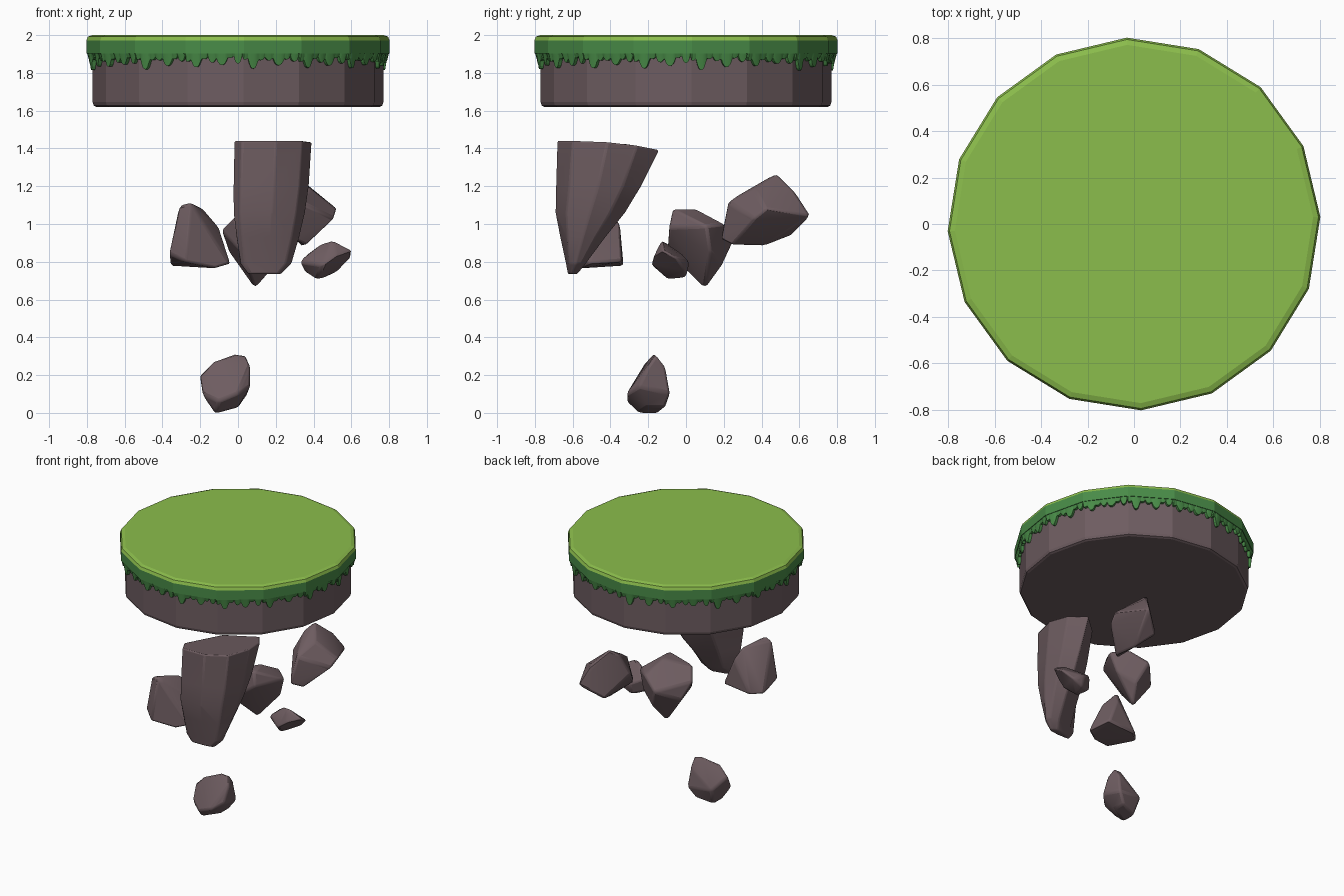
import bpy, bmesh, math
from mathutils import Vector

if "Cube" in bpy.data.objects:
    bpy.data.objects.remove(bpy.data.objects["Cube"])

def material(name, rgb):
    m = bpy.data.materials.new(name)
    m.diffuse_color = (*rgb, 1)
    m.use_nodes = True
    m.node_tree.nodes["Principled BSDF"].inputs["Base Color"].default_value = m.diffuse_color
    return m

LIGHT = material("light_grass", (0.26, 0.51, 0.072))
DARK = material("dark_grass", (0.066, 0.26, 0.064))
ROCK = material("brown_rock", (0.155, 0.108, 0.118))

def finish(name, bm, mats):
    bmesh.ops.recalc_face_normals(bm, faces=bm.faces)
    me = bpy.data.meshes.new(name)
    bm.to_mesh(me)
    bm.free()
    for m in mats:
        me.materials.append(m)
    ob = bpy.data.objects.new(name, me)
    bpy.context.collection.objects.link(ob)
    return ob

def bevel(ob, width, smooth=True):
    b = ob.modifiers.new("rounded_edges", 'BEVEL')
    b.width, b.segments = width, 2
    b.limit_method, b.angle_limit = 'ANGLE', math.radians(22)
    if smooth:
        bpy.context.view_layer.objects.active = ob
        ob.select_set(True)
        bpy.ops.object.shade_smooth_by_angle(angle=math.radians(25))
        ob.select_set(False)

def loft(bm, rings):
    vs = [[bm.verts.new(p) for p in r] for r in rings]
    n = len(vs[0])
    for a, b in zip(vs, vs[1:]):
        for i in range(n):
            j = (i + 1) % n
            bm.faces.new((a[i], a[j], b[j], b[i]))
    bm.faces.new(vs[0])
    bm.faces.new(vs[-1])

SIDES, TURN = 16, math.radians(2.2)

def ring(r, z):
    return [Vector((r * math.cos(TURN + math.tau * i / SIDES),
                    r * math.sin(TURN + math.tau * i / SIDES), z)) for i in range(SIDES)]

# Earth slab with softened lower rim
bm = bmesh.new()
loft(bm, [ring(r, z) for r, z in ((0.75, 1.62), (0.764, 1.627), (0.77, 1.645), (0.77, 1.91))])
finish("earth_slab", bm, [ROCK])

# Grass cap: light on top and rim, dark on the sides
bm = bmesh.new()
loft(bm, [ring(r, z) for r, z in ((0.775, 1.90), (0.803, 1.902), (0.803, 1.972),
                                  (0.795, 1.992), (0.772, 2.0))])
for f in bm.faces:
    f.material_index = 0 if f.calc_center_median().z > 1.975 else 1
finish("grass_cap", bm, [LIGHT, DARK])

# Dripping grass fringe: (position along a side, half width, depth)
DRIPS = ((0.02, 0.09, 0.035), (0.17, 0.10, 0.075), (0.31, 0.08, 0.03), (0.45, 0.08, 0.04),
         (0.62, 0.11, 0.06), (0.76, 0.07, 0.025), (0.90, 0.08, 0.045))

def depth(t, side):
    d = 0.004
    for k, (c, w, h) in enumerate(DRIPS):
        h *= 1 + 0.15 * math.sin(3 * side + 2 * k)
        u = abs(t - c) / w
        if u < 1:
            d = max(d, h * (1 - u ** 2.2) ** 0.7)
    return d

bm = bmesh.new()
cols, STEPS = [], 40
outer, inner = ring(0.80, 1.905), ring(0.767, 1.905)
for s in range(SIDES):
    for k in range(STEPS):
        t = k / STEPS
        o = outer[s].lerp(outer[(s + 1) % SIDES], t)
        i = inner[s].lerp(inner[(s + 1) % SIDES], t)
        d = Vector((0, 0, -0.005 - depth(t, s)))
        low = o.lerp(i, 0.3) + d
        cols.append([bm.verts.new(p) for p in (o, low, i + d, i)])
for a, b in zip(cols, cols[1:] + cols[:1]):
    for k in range(4):
        j = (k + 1) % 4
        bm.faces.new((a[k], b[k], b[j], a[j]))
finish("grass_fringe", bm, [DARK])

# Hanging stalactite: one outline fitted to shrinking boxes (z, x0, x1, y0, y1)
OUTLINE = ((0, .15), (.1, 0), (.54, 0), (.88, .15), (1, .49), (.93, .78), (.73, 1), (.29, .68))
LEVELS = ((0.735, .05, .23, -.625, -.575), (0.79, .01, .285, -.635, -.53),
          (0.93, -.01, .325, -.665, -.425), (1.06, -.025, .355, -.69, -.32),
          (1.20, -.025, .375, -.687, -.235), (1.44, -.02, .39, -.68, -.14))
rings = []
for z, x0, x1, y0, y1 in LEVELS:
    drop = 0.05 if z > 1.4 else 0
    rings.append([Vector((x0 + u * (x1 - x0), y0 + v * (y1 - y0), z - drop * v ** 3))
                  for u, v in OUTLINE])
bm = bmesh.new()
loft(bm, rings)
bevel(finish("stalactite", bm, [ROCK]), 0.014)

# Floating rocks: convex chunks with rounded edges
def rock(name, pts):
    bm = bmesh.new()
    for p in pts:
        bm.verts.new(p)
    res = bmesh.ops.convex_hull(bm, input=bm.verts)
    junk = [v for v in bm.verts if not v.link_faces]
    bmesh.ops.delete(bm, geom=junk, context='VERTS')
    bmesh.ops.dissolve_limit(bm, angle_limit=math.radians(9), verts=bm.verts, edges=bm.edges)
    bevel(finish(name, bm, [ROCK]), 0.014)

rock("left_rock", [(-.31, -.56, 1.1), (-.25, -.58, 1.115), (-.19, -.40, 1.085), (-.1, -.45, .98),
                   (-.365, -.55, .84), (-.36, -.4, .78), (-.28, -.62, .8), (-.29, -.33, .78),
                   (-.07, -.34, .8), (-.04, -.52, .79), (-.12, -.56, .765), (-.15, -.35, 1.0)])
rock("middle_rock", [(.18, -.07, 1.08), (.15, .05, 1.08), (.305, .11, .99), (.2, .2, 1.0),
                     (-.02, -.05, 1.04), (-.09, .05, .97), (-.05, .12, .85), (.08, .26, .93),
                     (.02, -.1, .85), (.2, -.09, .98), (.09, .1, .655), (.14, .19, .78),
                     (.26, .13, .85)])
rock("right_rock", [(.29, .48, 1.27), (.25, .42, 1.22), (.38, .36, 1.19), (.33, .22, 1.12),
                    (.3, .18, .92), (.525, .42, 1.08), (.51, .36, 1.03), (.42, .66, 1.04),
                    (.37, .57, 1.18), (.28, .56, .94), (.19, .37, 1.08), (.34, .42, .885),
                    (.36, .24, .89)])
rock("small_rock", [(.325, -.1, .8), (.37, -.02, .84), (.45, -.1, .9), (.5, -.13, .915),
                    (.605, -.12, .86), (.6, -.05, .82), (.53, 0, .75), (.45, 0, .715),
                    (.42, -.1, .705), (.45, -.185, .78), (.52, -.17, .83), (.35, -.05, .75),
                    (.45, .02, .8)])
rock("lowest_rock", [(-.02, -.17, .315), (.04, -.16, .305), (-.13, -.21, .275), (-.205, -.2, .2),
                     (-.19, -.26, .1), (-.14, -.1, .12), (.065, -.25, .14), (.065, -.2, .25),
                     (.04, -.11, .24), (.05, -.085, .1), (0, -.2, .03), (-.12, -.25, -.003),
                     (-.12, -.15, -.003), (-.1, -.315, .06), (0, -.315, .1), (0, -.11, .03)])
